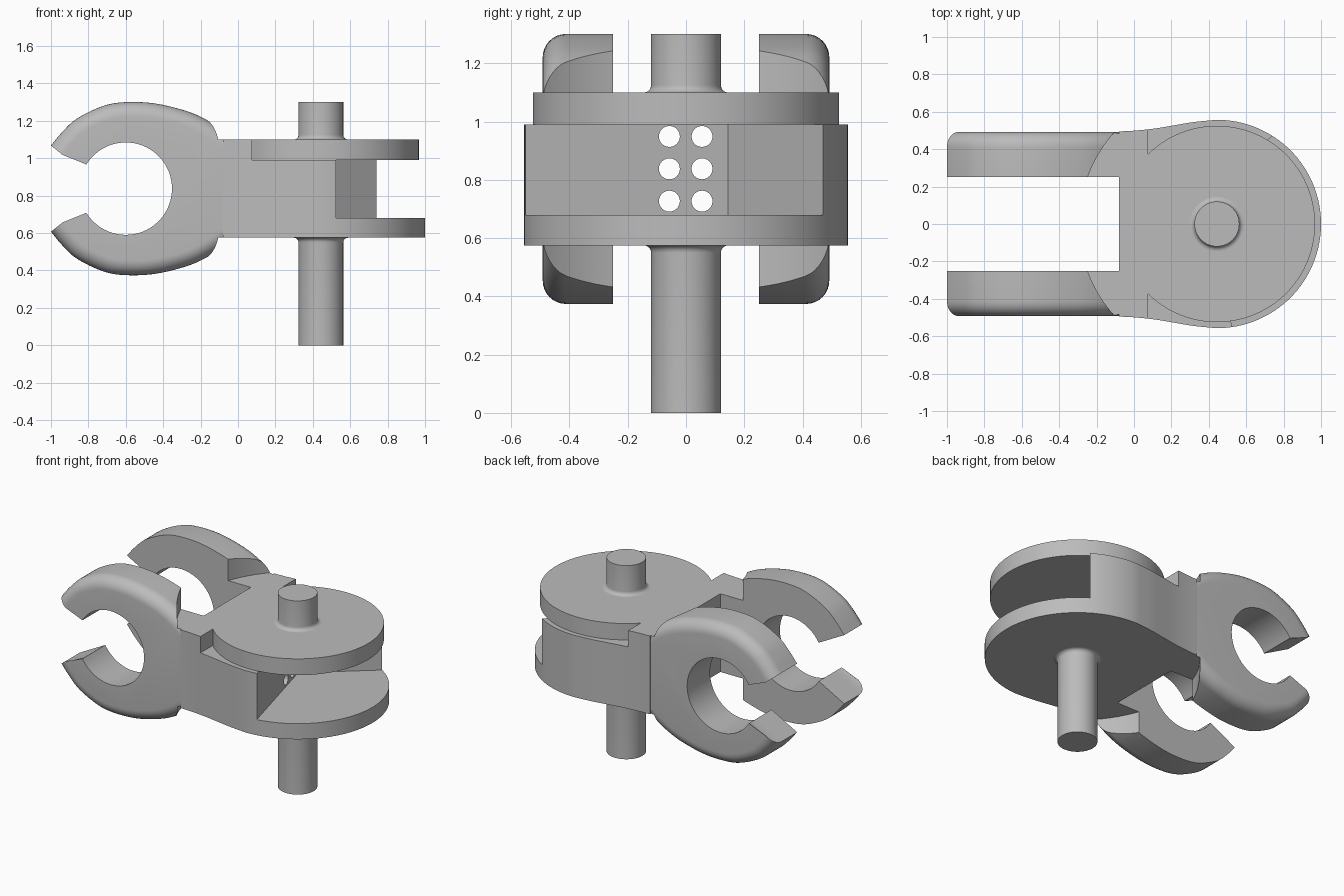
import bpy, bmesh
from math import sin, cos, pi, radians
from mathutils import Vector

cube = bpy.data.objects.get("Cube")
if cube:
    bpy.data.objects.remove(cube, do_unlink=True)

gray = bpy.data.materials.new("plain gray")
gray.use_nodes = True
gray.diffuse_color = (0.5, 0.5, 0.5, 1)
gray.node_tree.nodes["Principled BSDF"].inputs["Base Color"].default_value = (0.5, 0.5, 0.5, 1)

MID = 0.8375            # height of the symmetry plane
LOW, HIGH = 0.575, 1.10  # body bottom and top
HUB = 0.443             # x of the hub axis


def loft(name, rings, close=False):
    """Skin a list of equal point rings, capping both ends."""
    bm = bmesh.new()
    loops = [[bm.verts.new(p) for p in ring] for ring in rings]
    n = len(loops[0])
    for a, b in zip(loops, loops[1:]):
        for i in range(n):
            j = (i + 1) % n
            bm.faces.new((a[i], a[j], b[j], b[i]))
    bm.faces.new(loops[0][::-1])
    bm.faces.new(loops[-1])
    bmesh.ops.recalc_face_normals(bm, faces=bm.faces)
    mesh = bpy.data.meshes.new(name)
    bm.to_mesh(mesh)
    bm.free()
    mesh.materials.append(gray)
    obj = bpy.data.objects.new(name, mesh)
    bpy.context.collection.objects.link(obj)
    return obj


def prism(name, pts, z0, z1):
    return loft(name, [[(x, y, z) for x, y in pts] for z in (z0, z1)])


def arc(cx, cy, r, a0, a1, n):
    return [(cx + r * cos(radians(a0 + (a1 - a0) * i / n)),
             cy + r * sin(radians(a0 + (a1 - a0) * i / n))) for i in range(n + 1)]


def lathe(name, profile, n=64):
    """Turn (radius, z) pairs around the hub axis."""
    return loft(name, [[(x, y, z) for x, y in arc(HUB, 0, r, 0, 360, n)[:-1]]
                       for r, z in profile])


def boolean(obj, tool, operation):
    mod = obj.modifiers.new("cut", 'BOOLEAN')
    mod.operation, mod.object, mod.solver = operation, tool, 'EXACT'
    bpy.context.view_layer.objects.active = obj
    bpy.ops.object.modifier_apply(modifier=mod.name)
    bpy.data.objects.remove(tool, do_unlink=True)


def spline(pts, steps):
    """Smooth curve through the points."""
    p = [Vector(q) for q in pts]
    p = [2 * p[0] - p[1]] + p + [2 * p[-1] - p[-2]]
    out = []
    for a, b, c, d in zip(p, p[1:], p[2:], p[3:]):
        for i in range(steps):
            t = i / steps
            out.append(0.5 * (2 * b + (c - a) * t + (2 * a - 5 * b + 4 * c - d) * t * t
                              + (3 * b - a - 3 * c + d) * t ** 3))
    return out + [p[-2]]


def smooth(obj, angle=30):
    bpy.ops.object.select_all(action='DESELECT')
    obj.select_set(True)
    bpy.context.view_layer.objects.active = obj
    bpy.ops.object.shade_smooth_by_angle(angle=radians(angle))


# Body: round hub flowing into a straight neck
flank = [(v.x, v.y) for v in spline([(HUB, 0.557), (0.32, 0.545), (0.2, 0.525),
                                     (0.1, 0.509), (0, 0.499), (-0.08, 0.495)], 4)]
outline = arc(HUB, 0, 0.557, -90, 90, 64)[:-1] + flank + [(x, -y) for x, y in flank[:0:-1]]
body = prism("bracket_body", outline, LOW, HIGH)

# Wedge pocket between the two plates
start, corner, end = Vector((0.525, -0.55)), Vector((0.345, 0.145)), Vector((0.74, 0.47))
pocket = [corner, corner + (start - corner) * 1.3, (1.3, -0.75), (1.3, 0.8),
          corner + (end - corner) * 1.3]
boolean(body, prism("pocket_cutter", pocket, 0.68, 0.99), 'DIFFERENCE')

# Step around the upper disc
rim = arc(HUB, 0, 0.525, -134.5, 134.5, 80) + [(0.075, 0.8), (1.3, 0.8), (1.3, -0.8), (0.075, -0.8)]
boolean(body, prism("rim_cutter", rim, 0.99, 1.2), 'DIFFERENCE')

# Open clamp arms with rounded outer edges
top = spline([(0, 1.09), (-0.1, 1.165), (-0.2, 1.222), (-0.3, 1.26), (-0.45, 1.294), (-0.6, 1.3),
              (-0.72, 1.28), (-0.86, 1.213), (-0.94, 1.14), (-1, 1.068)], 4)
normals = []
for i in range(len(top)):
    t = top[min(i + 1, len(top) - 1)] - top[max(i - 1, 0)]
    normals.append(Vector((-t.y, t.x)).normalized())
bore = arc(-0.6, MID, 0.247, 148.5, -148.5, 56)


def clamp_ring(y, inset):
    upper = [p + n * inset for p, n in zip(top, normals)]
    lower = [(p.x, 2 * MID - p.y) for p in reversed(upper)]
    return [(x, y, z) for x, z in [*upper, *bore, *lower]]


ROUND = 0.08
for side in (-1, 1):
    rings = [clamp_ring(side * 0.25, 0)]
    for k in range(9):
        a = k / 8 * pi / 2
        rings.append(clamp_ring(side * (0.492 - ROUND + ROUND * sin(a)), ROUND * (1 - cos(a))))
    arm = loft("clamp_arm", rings)
    # Round clearance around the hub, above and below the neck
    for z0, z1 in ((HIGH, 1.5), (0.2, LOW)):
        boolean(arm, lathe("clearance_cutter", [(0.735, z0), (0.735, z1)], 128), 'DIFFERENCE')
    boolean(body, arm, 'UNION')

# Six small through holes
for y in (-0.057, 0.055):
    for z in (0.727, 0.838, 0.949):
        ring = arc(y, z, 0.036, 0, 360, 24)[:-1]
        hole = loft("hole_cutter", [[(x, u, v) for u, v in ring] for x in (-0.3, 0.6)])
        boolean(body, hole, 'DIFFERENCE')
smooth(body)

# Pivot pin, flared where it meets the plates
FLARE = 0.025
flare = [(0.12 + FLARE * (1 - sin(k / 6 * pi / 2)), FLARE * (1 - cos(k / 6 * pi / 2)))
         for k in range(7)]
flare = [(0.12 + FLARE * (1 - cos(k / 6 * pi / 2)), FLARE * (1 - sin(k / 6 * pi / 2)))
         for k in range(6, -1, -1)]
smooth(lathe("upper_pin", [(r, HIGH + h) for r, h in flare] + [(0.12, 1.3)]))
smooth(lathe("lower_pin", [(r, LOW - h) for r, h in flare] + [(0.12, 0)]))
